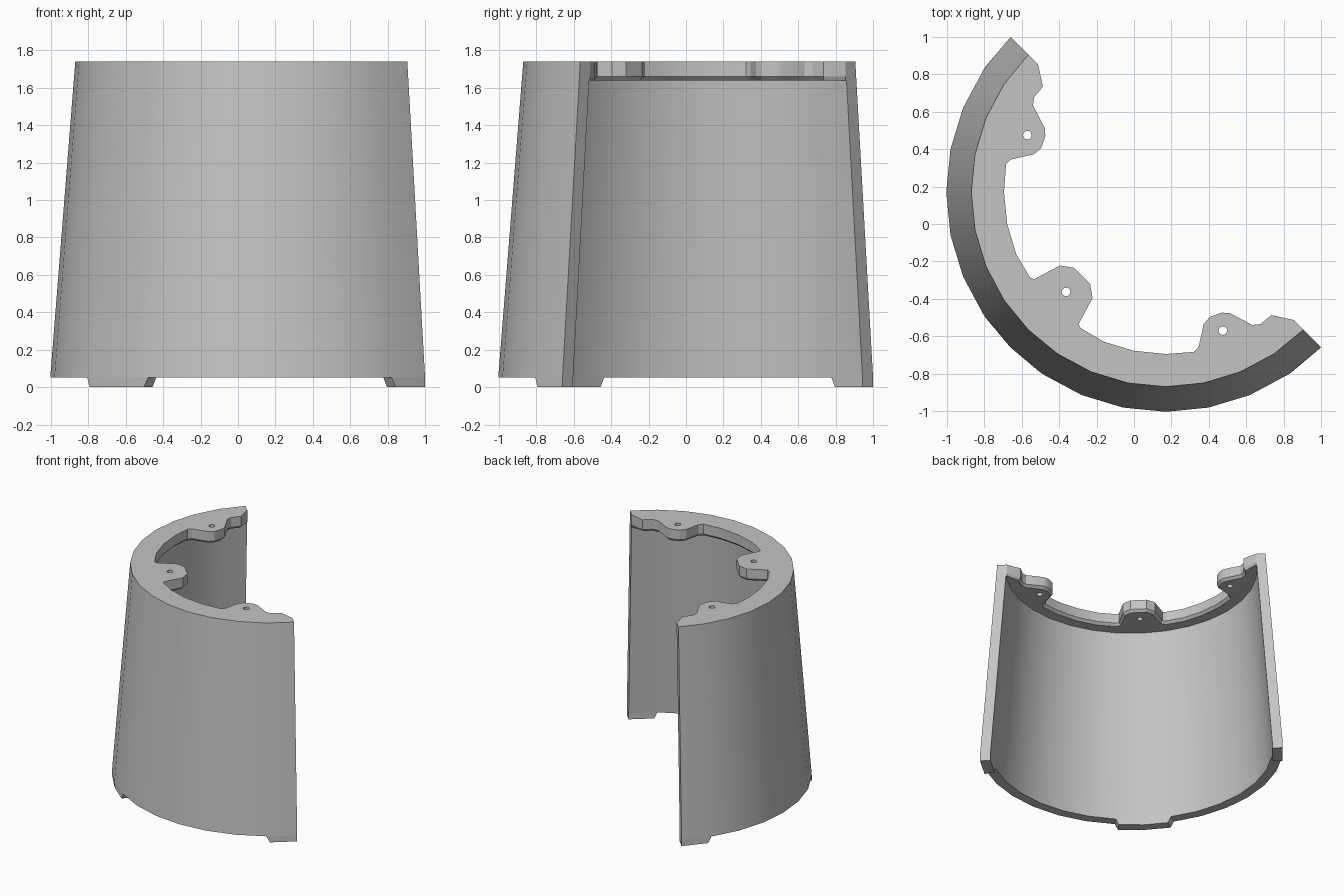
import bpy, bmesh
from math import cos, sin, radians
from mathutils import Vector

cube = bpy.data.objects.get("Cube")
if cube:
    bpy.data.objects.remove(cube, do_unlink=True)

CENTRE = 0.17            # axis of the half cone, same in x and y
Z_BASE, Z_LEDGE, Z_CHAMFER, Z_TOP = 0.05, 1.64, 1.66, 1.74
R_BASE, R_TOP, WALL = 1.174, 1.04, 0.08
STEP = 11.25
ANGLES = [135 + STEP * i for i in range(17)]

grey = bpy.data.materials.new("grey plastic")
grey.use_nodes = True
colour = (0.55, 0.55, 0.55, 1)
grey.diffuse_color = colour
grey.node_tree.nodes["Principled BSDF"].inputs["Base Color"].default_value = colour


def polar(r, deg, z):
    a = radians(deg)
    return Vector((CENTRE + r * cos(a), CENTRE + r * sin(a), z))


def outer_radius(z):
    return R_BASE + (R_TOP - R_BASE) * (z - Z_BASE) / (Z_TOP - Z_BASE)


def finish(bm, name):
    bmesh.ops.recalc_face_normals(bm, faces=bm.faces)
    mesh = bpy.data.meshes.new(name)
    bm.to_mesh(mesh)
    bm.free()
    obj = bpy.data.objects.new(name, mesh)
    bpy.context.collection.objects.link(obj)
    mesh.materials.append(grey)
    return obj


def smooth(obj):
    bpy.ops.object.select_all(action="DESELECT")
    obj.select_set(True)
    bpy.context.view_layer.objects.active = obj
    bpy.ops.object.shade_smooth_by_angle(angle=radians(25))


def strip(bm, a, b):
    for i in range(len(a) - 1):
        bm.faces.new((a[i], a[i + 1], b[i + 1], b[i]))


# Half of the flange's inner edge, mirrored across the diagonal
half = [(-.513, .853), (-.487, .735), (-.535, .676), (-.54, .634), (-.476, .51),
        (-.474, .468), (-.497, .405), (-.535, .373), (-.658, .345), (-.684, .32),
        (-.695, .17), (-.678, 0), (-.63, -.16), (-.556, -.286), (-.535, -.296),
        (-.396, -.222), (-.322, -.234)]
edge = [Vector(p) for p in half] + [Vector((y, x)) for x, y in reversed(half)]


def set_back(points, d):
    """Move an open outline towards the wall, keeping its two ends."""
    moved = [points[0]]
    for a, p, b in zip(points, points[1:], points[2:]):
        t = (b - a).normalized()
        moved.append(p + Vector((t.y, -t.x)) * d)
    return moved + [points[-1]]


# Shell with its top flange
bm = bmesh.new()


def ring(points):
    return [bm.verts.new(p) for p in points]


def arc(r, z):
    return ring([polar(r, a, z) for a in ANGLES])


def flange(points, z):
    return ring([(p.x, p.y, z) for p in points])


out_low, out_top = arc(R_BASE, Z_BASE), arc(R_TOP, Z_TOP)
in_low = arc(R_BASE - WALL, Z_BASE)
in_top = arc(outer_radius(Z_LEDGE) - WALL + 0.005, Z_LEDGE)
lip_low = flange(set_back(edge, 0.02), Z_LEDGE)
lip_mid, lip_top = flange(edge, Z_CHAMFER), flange(edge, Z_TOP)
for a, b in ((out_low, out_top), (in_low, in_top), (out_low, in_low),
             (lip_low, lip_mid), (lip_mid, lip_top)):
    strip(bm, a, b)
bm.faces.new(out_top + lip_top[::-1])
bm.faces.new(in_top + lip_low[::-1])
for e in (0, -1):
    bm.faces.new([r[e] for r in (out_low, out_top, lip_top, lip_mid,
                                 lip_low, in_top, in_low)])
shell = finish(bm, "shell")

# Screw holes through the three lugs
bm = bmesh.new()
for x, y in ((-.57, .475), (-.363, -.363), (.475, -.57)):
    made = bmesh.ops.create_cone(bm, cap_ends=True, segments=12, radius1=0.023,
                                 radius2=0.023, depth=0.4)
    bmesh.ops.translate(bm, verts=made["verts"], vec=(x, y, Z_TOP))
cutter = finish(bm, "hole_cutter")
cutter.hide_render = True
cut = shell.modifiers.new("holes", "BOOLEAN")
cut.operation, cut.solver, cut.object = "DIFFERENCE", "EXACT", cutter
bpy.context.view_layer.objects.active = shell
bpy.ops.object.modifier_apply(modifier=cut.name)
bpy.data.objects.remove(cutter, do_unlink=True)
smooth(shell)


# Feet under the wall, with slanted free ends
def foot(name, angles, lean_start, lean_end):
    bm = bmesh.new()
    low = list(angles)
    low[0] += lean_start
    low[-1] -= lean_end
    rows = [[bm.verts.new(polar(r, a, z)) for a in degs]
            for r, z, degs in ((R_BASE, Z_BASE, angles), (R_BASE, 0, low),
                               (R_BASE - WALL, 0, low),
                               (R_BASE - WALL, Z_BASE, angles))]
    for i in range(4):
        strip(bm, rows[i], rows[(i + 1) % 4])
    for e in (0, -1):
        bm.faces.new([r[e] for r in rows])
    smooth(finish(bm, name))


LEAN = 1.2
foot("left_foot", ANGLES[-2:], LEAN, 0)
foot("middle_foot", ANGLES[7:10], LEAN, LEAN)
foot("right_foot", ANGLES[:2], 0, LEAN)
